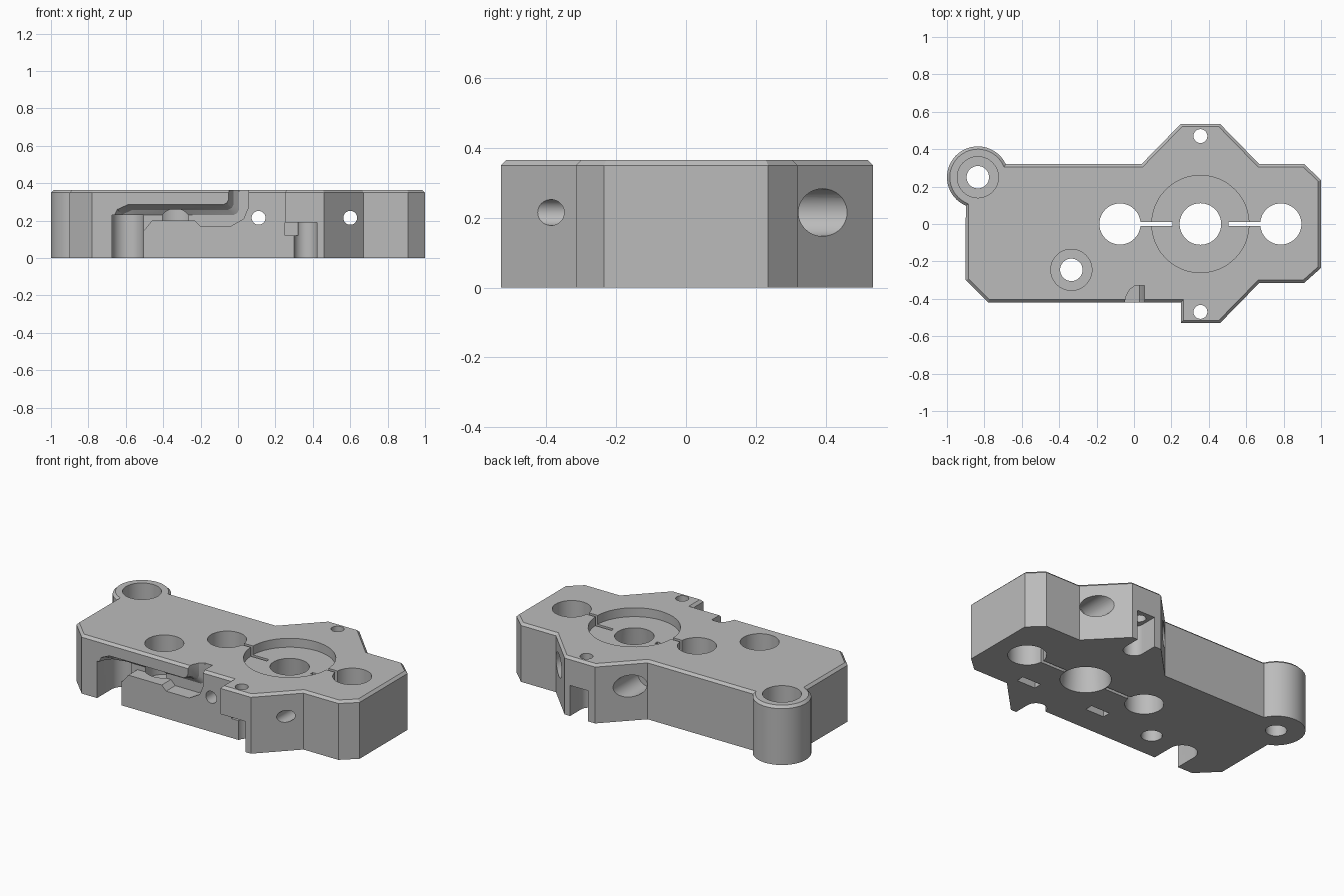
import bpy, bmesh, math
from mathutils import Matrix, Vector

cube = bpy.data.objects.get("Cube")
if cube:
    bpy.data.objects.remove(cube)

HEIGHT = 0.365
grey = bpy.data.materials.new("plain_grey")
grey.use_nodes = True
COLOUR = (0.5, 0.5, 0.5, 1)
grey.diffuse_color = COLOUR
grey.node_tree.nodes["Principled BSDF"].inputs["Base Color"].default_value = COLOUR


def to_object(bm, name):
    bmesh.ops.recalc_face_normals(bm, faces=bm.faces)
    mesh = bpy.data.meshes.new(name)
    bm.to_mesh(mesh)
    bm.free()
    mesh.materials.append(grey)
    obj = bpy.data.objects.new(name, mesh)
    bpy.context.scene.collection.objects.link(obj)
    return obj


def cut(body, bm):
    """Subtract a closed shape from the body and throw the cutter away."""
    cutter = to_object(bm, "cutter")
    cutter.hide_render = True
    mod = body.modifiers.new("cut", "BOOLEAN")
    mod.operation = "DIFFERENCE"
    mod.solver = "EXACT"
    mod.object = cutter
    graph = bpy.context.evaluated_depsgraph_get()
    mesh = bpy.data.meshes.new_from_object(body.evaluated_get(graph))
    body.modifiers.clear()
    body.data = mesh
    bpy.data.objects.remove(cutter)


def bore(body, x, y, r, low, high, r_top=None):
    """Vertical round hole, optionally tapered."""
    bm = bmesh.new()
    bmesh.ops.create_cone(bm, cap_ends=True, segments=48, radius1=r,
                          radius2=r_top or r, depth=high - low,
                          matrix=Matrix.Translation((x, y, (low + high) / 2)))
    cut(body, bm)


def cross_bore(body, x, z, r, front, back):
    """Round hole running front to back."""
    bm = bmesh.new()
    turn = Matrix.Rotation(math.pi / 2, 4, "X")
    bmesh.ops.create_cone(bm, cap_ends=True, segments=48, radius1=r, radius2=r,
                          depth=back - front,
                          matrix=Matrix.Translation((x, (front + back) / 2, z)) @ turn)
    cut(body, bm)


def pocket(body, x0, x1, y0, y1, z0, z1):
    """Rectangular cut."""
    bm = bmesh.new()
    centre = Vector((x0 + x1, y0 + y1, z0 + z1)) / 2
    size = Matrix.Diagonal((x1 - x0, y1 - y0, z1 - z0, 1))
    bmesh.ops.create_cube(bm, size=1, matrix=Matrix.Translation(centre) @ size)
    cut(body, bm)


# Plate outline, ending with the round corner boss
outline = [(-0.90, -0.30), (-0.78, -0.42), (0.25, -0.42), (0.25, -0.53),
           (0.46, -0.53), (0.67, -0.315), (0.91, -0.315), (1.0, -0.235),
           (1.0, 0.235), (0.91, 0.32), (0.67, 0.32), (0.46, 0.535),
           (0.25, 0.535), (0.04, 0.32)]
BOSS = (-0.835, 0.25)
for i in range(33):
    a = math.radians(25 + 222 * i / 32)
    outline.append((BOSS[0] + 0.165 * math.cos(a), BOSS[1] + 0.165 * math.sin(a)))

bm = bmesh.new()
base = bm.faces.new([bm.verts.new((x, y, 0)) for x, y in outline])
top = bmesh.ops.extrude_face_region(bm, geom=[base])["geom"]
bmesh.ops.translate(bm, vec=(0, 0, HEIGHT),
                    verts=[g for g in top if isinstance(g, bmesh.types.BMVert)])
bmesh.ops.recalc_face_normals(bm, faces=bm.faces)
rim = [e for e in bm.edges if all(v.co.z > HEIGHT / 2 for v in e.verts)]
bmesh.ops.bevel(bm, geom=rim, offset=0.015, segments=1, affect="EDGES")
body = to_object(bm, "mounting_block")

# Row of main bores, the centre one flared below and recessed above
bore(body, 0.355, 0, 0.26, 0.31, 0.5)
bore(body, 0.355, 0, 0.145, -0.001, 0.32, 0.11)
for x in (-0.075, 0.785):
    bore(body, x, 0, 0.11, -0.1, 0.5)
for x0, x1 in ((0.0, 0.205), (0.505, 0.71)):
    pocket(body, x0, x1, -0.011, 0.011, -0.1, 0.5)

# Counterbored screw holes
for x, y in (BOSS, (-0.335, -0.245)):
    bore(body, x, y, 0.06, -0.1, 0.5)
    bore(body, x, y, 0.11, 0.12, 0.5)

# Cross bolts with wide back ends
for x in (0.11, 0.60):
    cross_bore(body, x, 0.215, 0.037, -0.7, 0.7)
    cross_bore(body, x, 0.215, 0.068, 0.22, 0.7)

# Bolt holes and open seats in the two end lugs
for side in (-1, 1):
    bore(body, 0.355, side * 0.47, 0.037, -0.1, 0.5)
    bore(body, 0.36, side * 0.43, 0.062, -0.1, 0.19)
    near, far = sorted((side * 0.43, side * 0.7))
    pocket(body, 0.298, 0.422, near, far, -0.1, 0.19)
pocket(body, 0.2, 0.31, -0.7, -0.42, -0.1, 0.19)
pocket(body, 0.25, 0.32, -0.45, -0.36, 0.12, 0.19)

# Shallow slots underneath
for x in (0.075, 0.58):
    pocket(body, x - 0.065, x + 0.065, -0.255, -0.205, -0.1, 0.08)

# Upright cable notch with a round inner end
bm = bmesh.new()
arc = [math.pi * i / 16 for i in range(17)]
notch = [(-0.59 + 0.085 * math.cos(a), -0.28 + 0.085 * math.sin(a)) for a in arc]
notch += [(-0.675, -0.6), (-0.505, -0.6)]
face = bm.faces.new([bm.verts.new((x, y, -0.1)) for x, y in notch])
up = bmesh.ops.extrude_face_region(bm, geom=[face])["geom"]
bmesh.ops.translate(bm, vec=(0, 0, 0.33),
                    verts=[g for g in up if isinstance(g, bmesh.types.BMVert)])
cut(body, bm)

# Cable channel along the front, its roof curving down to the back wall
fixed = [(0.055, 0.45), (0.055, 0.27), (0.03, 0.21), (-0.04, 0.17), (-0.2, 0.17),
         (-0.23, 0.2), (-0.46, 0.2), (-0.5, 0.15), (-0.67, 0.15)]
roof = [(-0.67, 0.21), (-0.645, 0.26), (-0.59, 0.285), (-0.08, 0.285),
        (-0.06, 0.295), (-0.05, 0.315), (-0.05, 0.45)]
bm = bmesh.new()
rings = []
for y, inset in ((-0.5, 0), (-0.42, 0), (-0.385, 0.008), (-0.35, 0.027), (-0.33, 0.055)):
    ring = fixed + [(x + inset, z - (inset if z < 0.4 else 0)) for x, z in roof]
    rings.append([bm.verts.new((x, y, z)) for x, z in ring])
for a, b in zip(rings, rings[1:]):
    for i in range(len(a)):
        j = (i + 1) % len(a)
        bm.faces.new((a[i], a[j], b[j], b[i]))
bm.faces.new(rings[0])
bm.faces.new(rings[-1])
cut(body, bm)

# Smooth the bores while keeping edges crisp
bpy.ops.object.select_all(action="DESELECT")
body.select_set(True)
bpy.context.view_layer.objects.active = body
bpy.ops.object.shade_smooth_by_angle(angle=math.radians(25))
